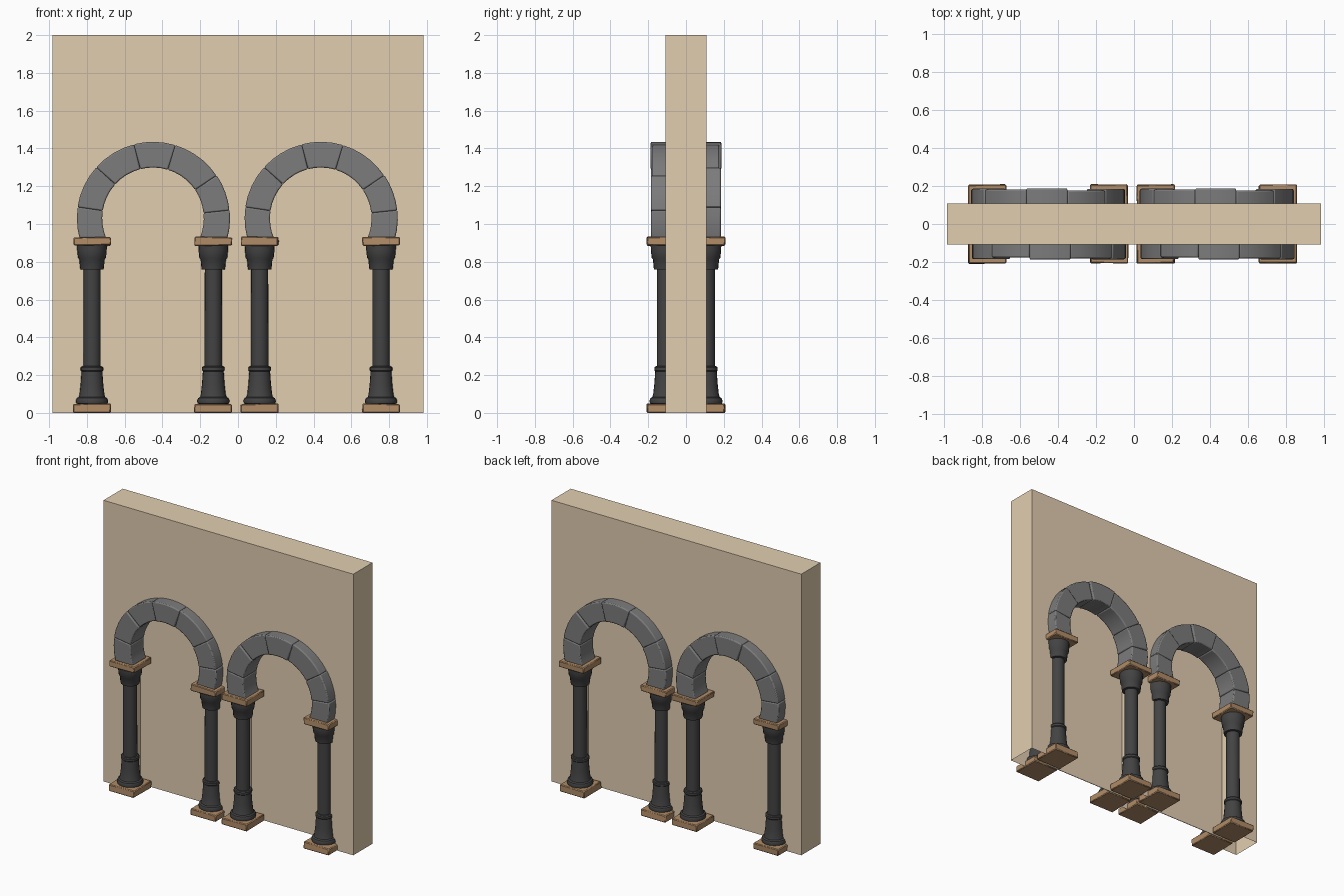
import bpy, bmesh, math, random
from mathutils import Vector

if "Cube" in bpy.data.objects:
    bpy.data.objects.remove(bpy.data.objects["Cube"])

random.seed(4)


def material(name, rgb):
    m = bpy.data.materials.new(name)
    m.diffuse_color = (*rgb, 1)
    m.use_nodes = True
    m.node_tree.nodes["Principled BSDF"].inputs["Base Color"].default_value = m.diffuse_color
    return m


TAN = material("tan_plaster", (0.76, 0.615, 0.435))
GREY = material("grey_stone", (0.2, 0.2, 0.205))
DARK = material("dark_stone", (0.056, 0.056, 0.057))
BROWN = material("brown_slab", (0.44, 0.262, 0.135))


def finish(name, bm, mat, bevel=0.0, segments=2, smooth=True):
    bmesh.ops.recalc_face_normals(bm, faces=bm.faces[:])
    me = bpy.data.meshes.new(name)
    bm.to_mesh(me)
    bm.free()
    me.materials.append(mat)
    ob = bpy.data.objects.new(name, me)
    bpy.context.collection.objects.link(ob)
    if bevel:
        b = ob.modifiers.new("bevel", 'BEVEL')
        b.width, b.segments, b.limit_method = bevel, segments, 'ANGLE'
        b.angle_limit = math.radians(40)
    if smooth:
        bpy.ops.object.select_all(action='DESELECT')
        ob.select_set(True)
        bpy.context.view_layer.objects.active = ob
        bpy.ops.object.shade_smooth_by_angle(angle=math.radians(35))
    return ob


W, T, SPRING, OPEN_R = 0.983, 0.108, 1.03, 0.33
CENTRES = (-0.45, 0.438)


# wall: hollow shell, open underside, with two arched openings
def wall():
    outline = [(-W, 0)]
    for c in (-0.437, 0.437):
        outline.append((c - OPEN_R, 0))
        for k in range(17):
            a = math.pi * (1 - k / 16)
            outline.append((c + OPEN_R * math.cos(a), SPRING + OPEN_R * math.sin(a)))
        outline.append((c + OPEN_R, 0))
    outline += [(W, 0), (W, 2), (-W, 2)]
    bm = bmesh.new()
    front = [bm.verts.new((x, -T, z)) for x, z in outline]
    back = [bm.verts.new((x, T, z)) for x, z in outline]
    bm.faces.new(front)
    bm.faces.new(back[::-1])
    for i in range(len(outline)):
        j = (i + 1) % len(outline)
        if outline[i][1] or outline[j][1]:
            bm.faces.new((front[j], front[i], back[i], back[j]))
    finish("wall", bm, TAN, smooth=False)


# thin panel closing each opening in the middle of the wall
def niche_panel(name, cx):
    bm = bmesh.new()
    pts = [(cx - OPEN_R, 0), (cx + OPEN_R, 0)]
    pts += [(cx + OPEN_R * math.cos(math.pi * k / 16),
             SPRING + OPEN_R * math.sin(math.pi * k / 16)) for k in range(17)]
    face = bm.faces.new([bm.verts.new((x, -0.002, z)) for x, z in pts])
    ext = bmesh.ops.extrude_face_region(bm, geom=[face], use_keep_orig=True)
    for v in ext["geom"]:
        if isinstance(v, bmesh.types.BMVert):
            v.co.y = 0.002
    finish(name, bm, TAN, smooth=False)


# slightly irregular square slab
def slab(name, x, y, z0, z1):
    bm = bmesh.new()
    bmesh.ops.create_cube(bm, size=1)
    for v in bm.verts:
        jit = [random.uniform(-0.003, 0.003) for _ in range(3)]
        z = z1 if v.co.z > 0 else z0
        v.co = Vector((x + v.co.x * 0.198 + jit[0], y + v.co.y * 0.198 + jit[1],
                       z + (jit[2] if z > 0 else 0)))
    finish(name, bm, BROWN, 0.005, 1)


PROFILE = [(0.070, 0.046), (0.083, 0.050), (0.086, 0.064), (0.080, 0.078),
           (0.070, 0.084), (0.066, 0.098), (0.060, 0.150), (0.055, 0.220),
           (0.060, 0.225), (0.060, 0.240), (0.055, 0.246), (0.046, 0.248),
           (0.045, 0.758), (0.061, 0.760), (0.063, 0.768), (0.067, 0.812),
           (0.074, 0.822), (0.078, 0.860), (0.079, 0.888)]


# turned column with base and capital
def column(name, x, y, sides=20):
    bm = bmesh.new()
    rings = []
    for r, z in PROFILE:
        rings.append([bm.verts.new((x + r * math.cos(2 * math.pi * i / sides),
                                    y + r * math.sin(2 * math.pi * i / sides), z))
                      for i in range(sides)])
    for a, b in zip(rings, rings[1:]):
        for i in range(sides):
            j = (i + 1) % sides
            bm.faces.new((a[i], a[j], b[j], b[i]))
    bm.faces.new(rings[0])
    bm.faces.new(rings[-1])
    finish(name, bm, DARK)


# one wedge-shaped arch stone, trimmed flat where it meets the slab
def arch_stone(name, cx, cy, side, a0, a1, r0, r1, half):
    bm = bmesh.new()
    n = max(2, round((a0 - a1) / 8))
    secs = []
    for k in range(n + 1):
        a = math.radians(a0 + (a1 - a0) * k / n)
        secs.append([bm.verts.new((cx + side * r * math.cos(a), cy + h, SPRING + r * math.sin(a)))
                     for r, h in ((r0, -half), (r1, -half), (r1, half), (r0, half))])
    for p, q in zip(secs, secs[1:]):
        for i in range(4):
            j = (i + 1) % 4
            bm.faces.new((p[i], p[j], q[j], q[i]))
    bm.faces.new(secs[0])
    bm.faces.new(secs[-1])
    bmesh.ops.bisect_plane(bm, geom=bm.verts[:] + bm.edges[:] + bm.faces[:],
                           plane_co=(0, 0, 0.926), plane_no=(0, 0, 1), clear_inner=True)
    edges = [e for e in bm.edges if e.is_boundary]
    if edges:
        bmesh.ops.contextual_create(bm, geom=edges)
    finish(name, bm, GREY, 0.007)


JOINTS = [203.5, 171.5, 138, 104.5, 73, 34, 6, -23.5]
HALF = [0.076, 0.077, 0.068, 0.079, 0.073, 0.078, 0.076]
OUTER = [0.403, 0.404, 0.404, 0.405, 0.405, 0.407, 0.408]


# arcade: one arch on two columns, on both wall faces
wall()
for n, c in enumerate((-0.437, 0.437)):
    niche_panel(f"niche_panel_{n + 1}", c)
for face, y, side in (("front", -T, 1), ("back", T, -1)):
    for n, cx in enumerate(CENTRES):
        tag = f"{face}_{n + 1}"
        for k, dx in enumerate((-0.323, 0.319)):
            slab(f"plinth_{tag}_{k + 1}", cx + dx, y, 0.0, 0.048)
            column(f"column_{tag}_{k + 1}", cx + dx, y)
            slab(f"capital_slab_{tag}_{k + 1}", cx + dx, y, 0.886, 0.931)
        for k in range(7):
            arch_stone(f"arch_stone_{tag}_{k + 1}", cx, y, side,
                       JOINTS[k], JOINTS[k + 1], 0.269, OUTER[k], HALF[k])
